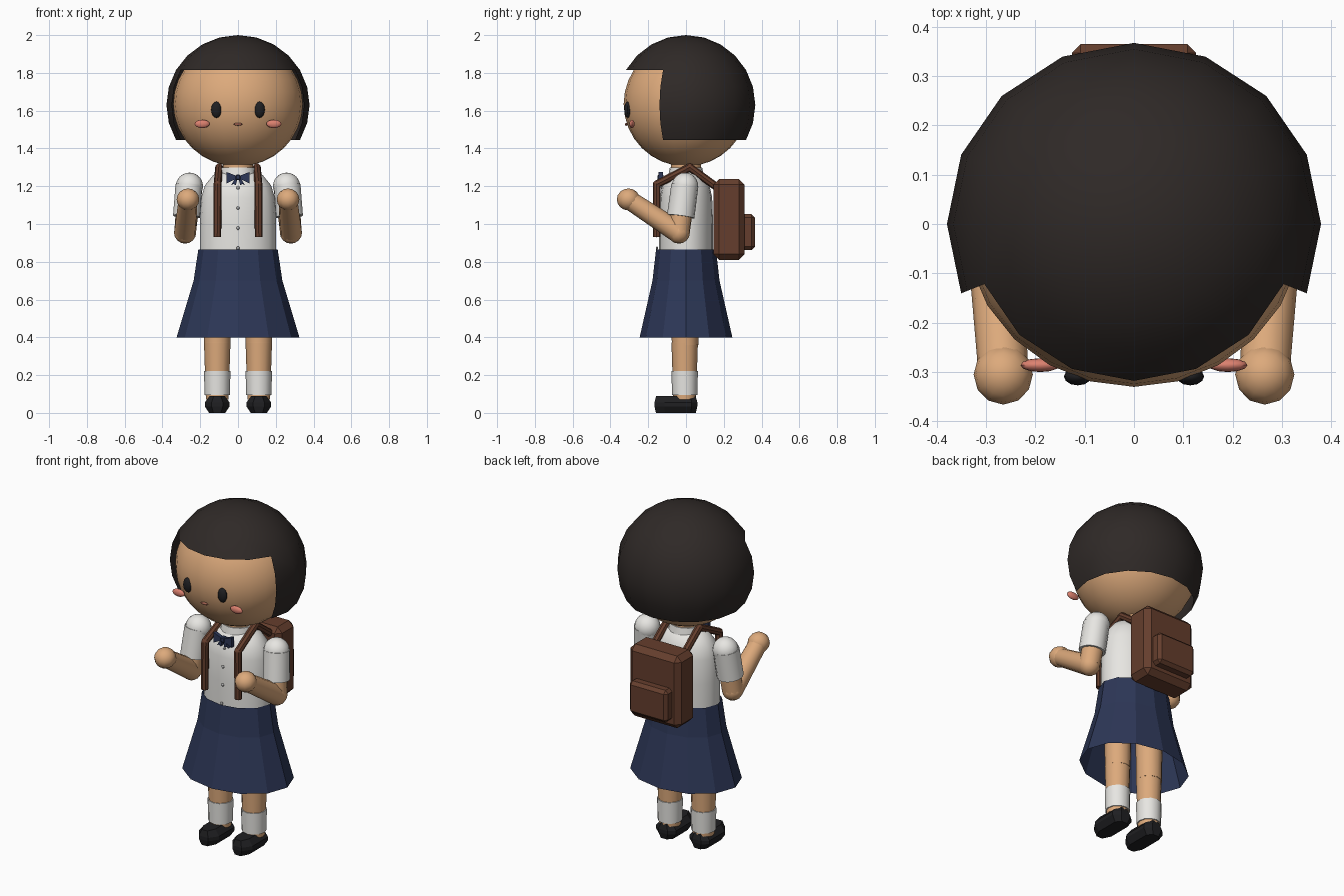
import bpy, bmesh, math
from mathutils import Vector, Matrix

if "Cube" in bpy.data.objects:
    bpy.data.objects.remove(bpy.data.objects["Cube"])


def material(name, rgb):
    m = bpy.data.materials.new(name)
    m.diffuse_color = (*rgb, 1)
    m.use_nodes = True
    m.node_tree.nodes["Principled BSDF"].inputs["Base Color"].default_value = m.diffuse_color
    return m


SKIN = material("skin", (0.72, 0.40, 0.20))
HAIR = material("hair", (0.028, 0.022, 0.020))
NAVY = material("navy", (0.026, 0.038, 0.095))
WHITE = material("white", (0.80, 0.79, 0.76))
BROWN = material("brown", (0.13, 0.048, 0.026))
BLACK = material("black", (0.014, 0.014, 0.016))
PINK = material("pink", (0.72, 0.22, 0.16))
LIP = material("lip", (0.35, 0.12, 0.08))
GREY = material("button_grey", (0.45, 0.45, 0.45))


def finish(name, bm, mat, smooth=True):
    bmesh.ops.recalc_face_normals(bm, faces=bm.faces)
    me = bpy.data.meshes.new(name)
    bm.to_mesh(me)
    bm.free()
    ob = bpy.data.objects.new(name, me)
    bpy.context.collection.objects.link(ob)
    me.materials.append(mat)
    if smooth:
        bpy.ops.object.select_all(action='DESELECT')
        ob.select_set(True)
        bpy.context.view_layer.objects.active = ob
        bpy.ops.object.shade_smooth_by_angle(angle=math.radians(40))
    return ob


def ball(name, loc, radii, mat, u=16, v=12):
    bm = bmesh.new()
    mx = Matrix.Translation(loc) @ Matrix.Diagonal((*radii, 1))
    bmesh.ops.create_uvsphere(bm, u_segments=u, v_segments=v, radius=1, matrix=mx)
    return finish(name, bm, mat)


def tube(name, a, b, r1, r2, mat, segs=12, smooth=True):
    a, b = Vector(a), Vector(b)
    d = b - a
    bm = bmesh.new()
    mx = Matrix.Translation((a + b) / 2) @ d.to_track_quat('Z', 'Y').to_matrix().to_4x4()
    bmesh.ops.create_cone(bm, cap_ends=True, segments=segs, radius1=r1, radius2=r2,
                          depth=d.length, matrix=mx)
    return finish(name, bm, mat, smooth)


def loft(name, rings, mat, caps=True, smooth=True):
    bm = bmesh.new()
    rows = [[bm.verts.new(p) for p in ring] for ring in rings]
    n = len(rows[0])
    for lo, hi in zip(rows, rows[1:]):
        for i in range(n):
            bm.faces.new((lo[i], lo[(i + 1) % n], hi[(i + 1) % n], hi[i]))
    if caps:
        bm.faces.new(rows[0])
        bm.faces.new(rows[-1])
    return finish(name, bm, mat, smooth)


def revolve(name, profile, sy, segs, mat, caps=True, smooth=True):
    angles = [2 * math.pi * i / segs for i in range(segs)]
    return loft(name, [[(r * math.cos(t), r * sy * math.sin(t), z) for t in angles]
                       for r, z in profile], mat, caps, smooth)


def box(name, lo, hi, bevel, mat):
    lo, hi = Vector(lo), Vector(hi)
    bm = bmesh.new()
    mx = Matrix.Translation((lo + hi) / 2) @ Matrix.Diagonal((*(hi - lo), 1))
    bmesh.ops.create_cube(bm, size=1, matrix=mx)
    bmesh.ops.bevel(bm, geom=bm.edges[:], offset=bevel, segments=1, affect='EDGES')
    return finish(name, bm, mat, False)


# Head and face
ball("head", (0, 0, 1.635), (0.343, 0.33, 0.33), SKIN, 24, 16)
ball("mouth", (0, -0.316, 1.528), (0.024, 0.008, 0.008), LIP, 10, 6)

# Bobbed hair: sphere shell cut level at the bottom and open over the face
bm = bmesh.new()
bmesh.ops.create_uvsphere(bm, u_segments=16, v_segments=12, radius=1)
cut = []
for f in bm.faces:
    c = f.calc_center_median()
    ang = math.degrees(math.atan2(c.y, c.x))
    if c.z < -0.5 or (c.z < 0.5 and -157.5 < ang < -22.5):
        cut.append(f)
bmesh.ops.delete(bm, geom=cut, context='FACES')
bm.transform(Matrix.Translation((0, 0, 1.63)) @ Matrix.Diagonal((0.379, 0.367, 0.37, 1)))
finish("hair", bm, HAIR)

# Neck, blouse, collar and skirt
tube("neck", (0, 0, 1.22), (0, 0, 1.36), 0.08, 0.08, SKIN, 16)
revolve("blouse", [(0.202, 0.85), (0.202, 1.0), (0.195, 1.14), (0.175, 1.205),
                   (0.13, 1.26), (0.09, 1.275)], 0.71, 20, WHITE)
revolve("collar", [(0.10, 1.25), (0.09, 1.30)], 0.95, 16, WHITE)
revolve("skirt", [(0.21, 0.865), (0.235, 0.70), (0.325, 0.40)], 0.755, 12, NAVY, False, False)

# Blouse buttons
for i, (y, z) in enumerate([(-0.128, 1.192), (-0.142, 1.085), (-0.145, 0.978), (-0.154, 0.872)]):
    ball(f"button_{i + 1}", (0, y, z), (0.009, 0.006, 0.009), GREY, 8, 6)

# Bow tie
box("bow_knot", (-0.013, -0.15, 1.232), (0.013, -0.118, 1.262), 0.005, NAVY)
bow_shapes = {"bow_wing": [(0.008, 1.24), (0.06, 1.215), (0.06, 1.275), (0.008, 1.255)],
              "bow_tail": [(0.002, 1.24), (0.012, 1.205), (0.024, 1.212), (0.037, 1.205), (0.014, 1.245)]}

# Shoe outline, pinched at sole and top
half = [(0.03, -0.167), (0.066, -0.115), (0.066, 0.03), (0.03, 0.06)]
outline = half + [(-x, y) for x, y in reversed(half)]
shoe_rings = [(0.65, 0.93, 0.0), (1, 1, 0.035), (1, 1, 0.055), (0.6, 0.92, 0.09)]

for side, s in (("right", -1), ("left", 1)):
    # Face details
    ball(f"{side}_eye", (s * 0.114, -0.309, 1.605), (0.028, 0.018, 0.043), BLACK, 12, 8)
    ball(f"{side}_cheek", (s * 0.19, -0.286, 1.53), (0.04, 0.014, 0.022), PINK, 12, 8)

    # Bow halves
    for name, pts in bow_shapes.items():
        loft(f"{side}_{name}", [[(s * x, y, z) for x, z in pts] for y in (-0.145, -0.122)],
             NAVY, True, False)

    # Arm bent forward, with short puffed sleeve
    shoulder = (s * 0.257, -0.005, 1.20)
    cuff = (s * 0.272, -0.028, 1.04)
    elbow = (s * 0.28, -0.038, 0.955)
    hand = (s * 0.265, -0.305, 1.13)
    ball(f"{side}_shoulder", shoulder, (0.072, 0.07, 0.072), WHITE)
    tube(f"{side}_sleeve", (s * 0.26, -0.006, 1.205), cuff, 0.072, 0.073, WHITE, 14)
    tube(f"{side}_upper_arm", cuff, elbow, 0.06, 0.058, SKIN)
    ball(f"{side}_elbow", elbow, (0.059, 0.059, 0.059), SKIN, 12, 8)
    tube(f"{side}_forearm", elbow, hand, 0.058, 0.05, SKIN)
    ball(f"{side}_hand", hand, (0.06, 0.061, 0.058), SKIN, 12, 8)

    # Leg, sock and shoe
    x = s * 0.11
    tube(f"{side}_thigh", (x, -0.005, 0.80), (x, -0.005, 0.36), 0.078, 0.07, SKIN)
    ball(f"{side}_knee", (x, -0.006, 0.37), (0.07, 0.07, 0.07), SKIN, 12, 8)
    tube(f"{side}_shin", (x, -0.007, 0.37), (x, -0.007, 0.07), 0.07, 0.06, SKIN)
    tube(f"{side}_sock", (x, -0.007, 0.095), (x, -0.007, 0.222), 0.067, 0.07, WHITE)
    loft(f"{side}_shoe", [[(x + px * fx, -0.053 + (py + 0.053) * fy, z) for px, py in outline]
                          for fx, fy, z in shoe_rings], BLACK, True, False)

    # Backpack strap over the shoulder
    path = [(s * 0.11, -0.155, 0.93), (s * 0.108, -0.155, 1.21),
            (s * 0.10, 0.02, 1.30), (s * 0.10, 0.17, 1.19)]
    for i in range(3):
        tube(f"{side}_strap_{i + 1}", path[i], path[i + 1], 0.021, 0.021, BROWN, 8, False)
    for i in (1, 2):
        ball(f"{side}_strap_joint_{i}", path[i], (0.021, 0.021, 0.021), BROWN, 8, 6)

# Backpack
box("backpack", (-0.168, 0.145, 0.81), (0.168, 0.31, 1.238), 0.03, BROWN)
box("backpack_pocket", (-0.126, 0.29, 0.862), (0.126, 0.365, 1.052), 0.018, BROWN)
